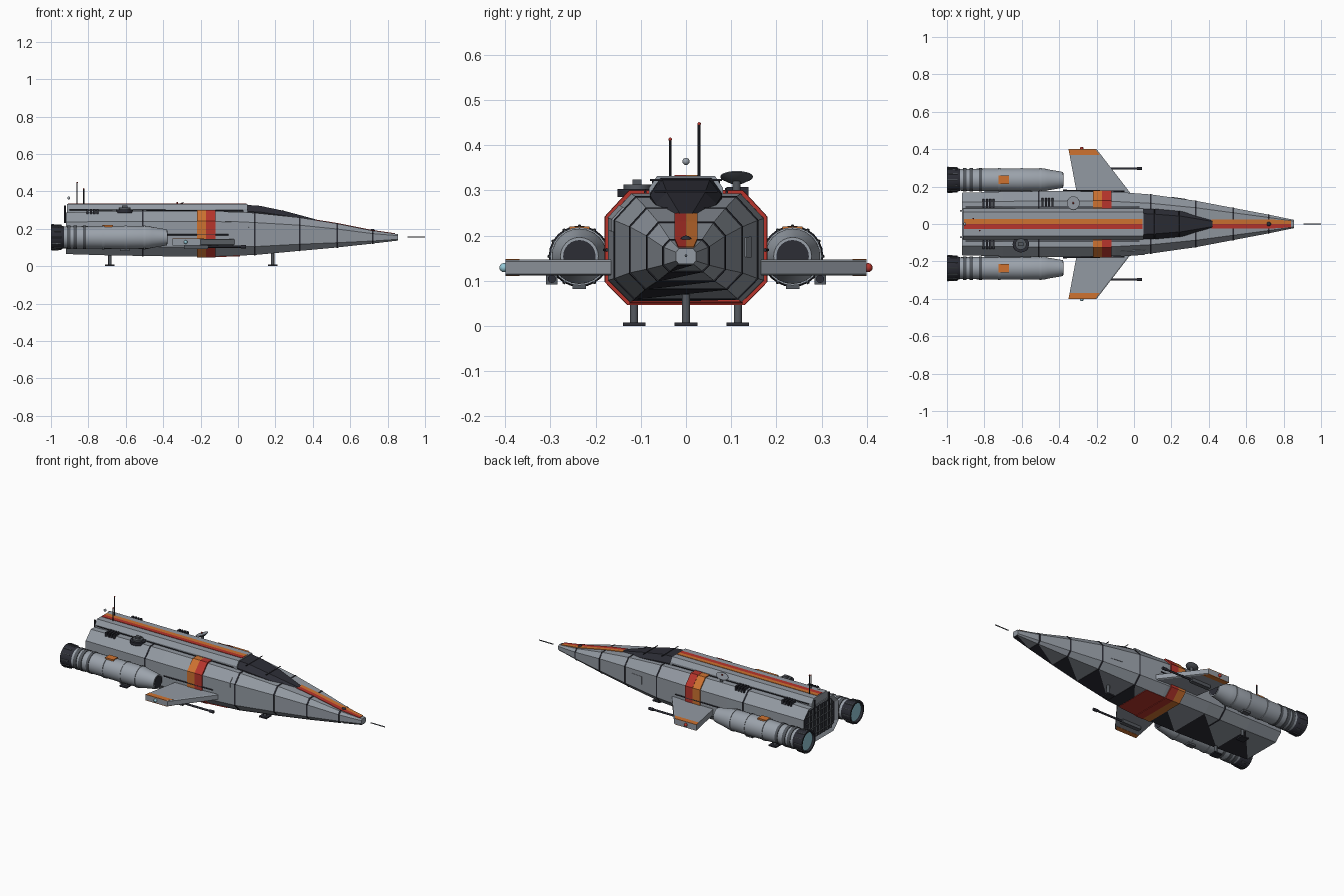
import bpy, bmesh, math
from mathutils import Vector, Matrix

if "Cube" in bpy.data.objects:
    bpy.data.objects.remove(bpy.data.objects["Cube"])

COLOURS = {
    "hull_grey": (0.29, 0.32, 0.36), "pale_grey": (0.33, 0.365, 0.41),
    "mid_grey": (0.09, 0.10, 0.115), "dark_grey": (0.025, 0.026, 0.036),
    "orange": (0.62, 0.17, 0.03), "red": (0.48, 0.035, 0.025),
    "glow_blue": (0.30, 0.58, 0.68),
}
MATS = {}
for n, c in COLOURS.items():
    MATS[n] = bpy.data.materials.new(n)
    MATS[n].diffuse_color = (*c, 1)


def add(name, bm, *mats, smooth=False):
    bmesh.ops.recalc_face_normals(bm, faces=bm.faces)
    me = bpy.data.meshes.new(name)
    bm.to_mesh(me)
    bm.free()
    ob = bpy.data.objects.new(name, me)
    bpy.context.collection.objects.link(ob)
    for m in mats:
        me.materials.append(MATS[m])
    if smooth:
        bpy.ops.object.select_all(action='DESELECT')
        ob.select_set(True)
        bpy.context.view_layer.objects.active = ob
        bpy.ops.object.shade_smooth_by_angle(angle=math.radians(35))
    return ob


def loft(name, rings, *mats, smooth=False):
    bm = bmesh.new()
    vs = [[bm.verts.new(p) for p in r] for r in rings]
    n = len(rings[0])
    for a, b in zip(vs, vs[1:]):
        for i in range(n):
            bm.faces.new((a[i], a[(i + 1) % n], b[(i + 1) % n], b[i]))
    bm.faces.new(vs[0])
    bm.faces.new(vs[-1])
    return add(name, bm, *mats, smooth=smooth)


def box(name, x0, x1, y0, y1, z0, z1, mat):
    return loft(name, [[(x, y0, z0), (x, y1, z0), (x, y1, z1), (x, y0, z1)] for x in (x0, x1)], mat)


def rod(name, p, q, r, mat, r2=None, n=12):
    p, q = Vector(p), Vector(q)
    bm = bmesh.new()
    rot = (q - p).to_track_quat('Z', 'Y').to_matrix().to_4x4()
    bmesh.ops.create_cone(bm, cap_ends=True, segments=n, radius1=r, radius2=r if r2 is None else r2,
                          depth=(q - p).length, matrix=Matrix.Translation((p + q) / 2) @ rot)
    return add(name, bm, mat, smooth=True)


def ball(name, c, r, mat):
    bm = bmesh.new()
    bmesh.ops.create_uvsphere(bm, u_segments=12, v_segments=8, radius=r, matrix=Matrix.Translation(c))
    return add(name, bm, mat, smooth=True)


def lathe(name, prof, y, z, mat, n=24):
    rings = [[(x, y + r * math.cos(2 * math.pi * i / n), z + r * math.sin(2 * math.pi * i / n))
              for i in range(n)] for x, r in prof]
    return loft(name, rings, mat, smooth=True)


# Hull stations: x, half width, bottom z, top z
ST = [(-0.92, .167, .065, .287), (-0.7, .173, .058, .293), (-0.4, .177, .053, .296), (-0.1, .172, .053, .293),
      (0.09, .158, .060, .285), (0.33, .124, .082, .260), (0.53, .086, .100, .228), (0.72, .050, .121, .190),
      (0.855, .022, .137, .171)]


def section(x, off=0.0):
    for a, b in zip(ST, ST[1:]):
        if x <= b[0]:
            break
    t = (x - a[0]) / (b[0] - a[0])
    w, lo, hi = (a[k] + (b[k] - a[k]) * t for k in (1, 2, 3))
    w, lo, hi = w + off, lo - off, hi + off
    h = hi - lo
    half = [(.72 * w, lo), (w, lo + .2 * h), (w, lo + .77 * h), (.70 * w, hi)]
    return [Vector((x, y, z)) for y, z in half] + [Vector((x, -y, z)) for y, z in reversed(half)]


def span(x0, x1):
    return [x0] + [s[0] for s in ST if x0 < s[0] < x1] + [x1]


def patch(name, side, x0, x1, u0, u1, mat, off=0.004):
    """Raised plate lying on one facet of the hull."""
    rings = []
    for x in span(x0, x1):
        a, b = section(x, off), section(x, -0.004)
        e = lambda s, u: s[side].lerp(s[(side + 1) % 8], u)
        rings.append([e(a, u0), e(a, u1), e(b, u1), e(b, u0)])
    return loft(name, rings, mat)


# Hull with recessed rear
hull = loft("hull", [section(s[0]) for s in ST], "hull_grey", "dark_grey")
bm = bmesh.new()
bm.from_mesh(hull.data)
rear = min(bm.faces, key=lambda f: f.calc_center_median().x)
bmesh.ops.inset_region(bm, faces=[rear], thickness=0.02)
bmesh.ops.translate(bm, verts=rear.verts, vec=(0.012, 0, 0))
rear.material_index = 1
bm.to_mesh(hull.data)
bm.free()

# Dark wedge panels and red panel on the belly
bm = bmesh.new()
for a, b in zip(ST, ST[1:]):
    p, q = section(a[0], .002), section(b[0], .002)
    bm.faces.new([bm.verts.new(v) for v in (p[7], q[7], q[0])])
add("belly_panels", bm, "dark_grey")
patch("belly_red_panel", 7, -.13, .01, .0, 1, "red", .004)

# Rear grille
for i in range(7):
    y = -0.105 + i * 0.035
    box("grille_bar", -.918, -.906, y - .002, y + .002, .09, .265, "mid_grey")
for i in range(4):
    z = .11 + i * 0.042
    box("grille_slat", -.916, -.906, -.13, .13, z - .002, z + .002, "mid_grey")

# Painted bands and panel seams around the hull
for name, x0, x1, mat, off in [("orange_band", -.22, -.17, "orange", .006), ("red_band", -.17, -.12, "red", .007)] + \
        [("hull_seam", x - .004, x + .004, "dark_grey", .002) for x in (-.51, .09, .33, .53, .72)]:
    loft(name, [section(x, off) for x in span(x0, x1)], mat)

# Spine along the back with twin stripes
SP = [(.082, .28), (.082, .305), (.064, .332), (-.064, .332), (-.082, .305), (-.082, .28)]
loft("spine", [[(x, y, z) for y, z in SP] for x in (-.915, .05)], "hull_grey")
box("spine_stripe_orange", -.91, .045, 0, .026, .328, .3345, "orange")
box("spine_stripe_red", -.91, .045, -.026, 0, .328, .3345, "red")
for x0, x1 in ((.415, .53), (.53, .72), (.72, .84)):
    for name, s, mat in (("nose_stripe_orange", 1, "orange"), ("nose_stripe_red", -1, "red")):
        rings = []
        for x in (x0, x1):
            t = section(x)[3]
            w = s * min(.025, t.y)
            rings.append([(x, 0, t.z - .004), (x, w, t.z - .004), (x, w, t.z + .003), (x, 0, t.z + .003)])
        loft(name, rings, mat)

# Canopy and its cross bars
CAN = [(.045, .080, .265, .056, .328), (.12, .080, .262, .052, .322), (.25, .068, .250, .042, .295),
       (.42, .028, .228, .014, .249)]
loft("canopy", [[(x, b, z), (x, b, z + .45 * (t - z)), (x, w, t), (x, -w, t), (x, -b, z + .45 * (t - z)), (x, -b, z)]
                for x, b, z, w, t in CAN], "dark_grey")
rod("canopy_bar", (.11, -.08, .323), (.11, .08, .323), .0025, "dark_grey")
rod("canopy_bar", (.24, -.07, .298), (.24, .07, .298), .0025, "dark_grey")
ball("nose_sensor", (.72, 0, .186), .014, "dark_grey")
rod("nose_probe", (.905, 0, .155), (1.0, 0, .155), .003, "mid_grey")

# Parts mirrored on both sides
for s in (1, -1):
    ny, nz = s * .236, .154
    # Engine nacelle
    lathe("nacelle", [(-.95, .05), (-.94, .058), (-.80, .060), (-.62, .062), (-.48, .061), (-.46, .056),
                      (-.40, .046), (-.38, .042)], ny, nz, "pale_grey")
    lathe("intake", [(-.39, .036), (-.378, .036)], ny, nz, "dark_grey")
    for x, w in ((-.905, .010), (-.87, .010), (-.82, .008)):
        lathe("nacelle_ring", [(x - w, .063), (x + w, .063)], ny, nz, "mid_grey")
    for x in (-.72, -.60, -.50):
        lathe("nacelle_rib", [(x - .006, .0645), (x + .006, .0645)], ny, nz, "pale_grey")
    lathe("nozzle", [(-.93, .058), (-.945, .064), (-1.0, .068), (-1.0, .058), (-.985, .054)], ny, nz, "dark_grey")
    lathe("exhaust_glow", [(-.988, .056), (-.984, .056)], ny, nz, "glow_blue")
    for k in range(12):
        a = math.pi * k / 6
        c, d = math.cos(a), math.sin(a)
        rod("nozzle_fin", (-.998, ny + .067 * c, nz + .067 * d), (-.945, ny + .064 * c, nz + .064 * d),
            .004, "mid_grey", n=6)
    box("nacelle_plate", -.725, -.668, ny - .022, ny + .022, nz + .052, nz + .066, "orange")
    box("nacelle_pod", -.63, -.58, ny - .015, ny + .015, .082, .10, "mid_grey")
    box("pylon", -.80, -.55, min(s * .14, s * .20), max(s * .14, s * .20), .135, .175, "mid_grey")

    # Swept wing with coloured plates flush on the tip
    def rib(y, xf, xr):
        z, m, h = .129, xf - .008, .0175
        return [(xf, s * y, z + h * .8), (m, s * y, z + h), (xr, s * y, z + h),
                (xr, s * y, z - h), (m, s * y, z - h), (xf, s * y, z - h * .8)]
    loft("wing", [rib(.16, -.015, -.305), rib(.400, -.20, -.35)], "hull_grey")
    for d in (1, -1):
        loft("wing_tip_plate", [[(xf, s * y, .129 + d * h) for xf, h in ((f, .015), (f, .0185), (r, .0185), (r, .015))]
                                for y, f, r in ((.368, -.183, -.344), (.400, -.207, -.350))], "orange")
    ball("tip_light", (-.28, s * .403, .129), .010, "red" if s > 0 else "glow_blue")

    # Wing gun
    box("gun_mount", -.29, -.16, s * .297 - .013, s * .297 + .013, .092, .116, "mid_grey")
    rod("gun_barrel", (-.17, s * .297, .104), (.04, s * .297, .104), .006, "dark_grey")
    rod("gun_muzzle", (.015, s * .297, .104), (.043, s * .297, .104), .009, "dark_grey")

    # Rear landing leg
    rod("rear_leg", (-.685, s * .115, .005), (-.685, s * .115, .07), .009, "mid_grey")
    box("rear_foot", -.71, -.66, s * .115 - .025, s * .115 + .025, 0, .008, "dark_grey")

    # Roof rails, side rails, vents and tail posts
    rod("roof_rail", (-.9, s * .09, .302), (.03, s * .09, .296), .003, "dark_grey", n=6)
    rod("side_rail", (-.38, s * .180, .168), (-.05, s * .175, .168), .004, "dark_grey", n=6)
    for k in range(4):
        x = -.81 + k * .018
        box("roof_vent", x, x + .011, s * .11 - .024, s * .11 + .024, .28, .305, "dark_grey")
    rod("tail_post", (-.925, s * .07, .23), (-.925, s * .07, .325), .005, "dark_grey", n=8)

# Wrapped plate on one side, hatch on the other
patch("side_plate_upper", 4, -.07, .06, .5, 1, "hull_grey")
patch("side_plate_lower", 5, -.035, .06, 0, .2, "hull_grey")
patch("side_hatch", 1, .20, .28, .35, .75, "hull_grey", .003)

# Single roof vent, turret and tilted dish
for k in range(4):
    x = -.495 + k * .018
    box("roof_vent", x, x + .011, .09, .138, .28, .307, "dark_grey")
rod("turret_base", (-.605, -.108, .285), (-.605, -.108, .303), .044, "dark_grey", n=20)
rod("turret_top", (-.605, -.108, .303), (-.605, -.108, .313), .030, "mid_grey", n=20)
box("turret_block", -.62, -.59, -.118, -.098, .312, .324, "mid_grey")
rod("dish_stem", (-.32, .112, .29), (-.32, .112, .325), .009, "mid_grey")
axis = Vector((-.34, 0, .94))
c = Vector((-.32, .112, .318))
rod("dish_back", c, c + axis * .012, .016, "mid_grey", r2=.036, n=20)
rod("dish_face", c + axis * .0115, c + axis * .0135, .036, "hull_grey", n=20)
ball("dish_feed", (-.325, .112, .338), .005, "red")

# Front landing leg
rod("front_leg", (.185, 0, .005), (.185, 0, .08), .009, "mid_grey")
box("front_foot", .16, .21, -.025, .025, 0, .008, "dark_grey")

# Tail masts and beacon
for x, y, top in ((-.86, .029, .447), (-.825, -.035, .413)):
    rod("mast", (x, y, .32), (x, y, top), .003, "dark_grey", n=8)
    ball("mast_light", (x, y, top), .004, "red")
ball("tail_beacon", (-.905, 0, .364), .008, "pale_grey")

for m in bpy.data.materials:
    if m.users and not m.is_grease_pencil:
        m.use_nodes = True
        m.node_tree.nodes["Principled BSDF"].inputs["Base Color"].default_value = m.diffuse_color
